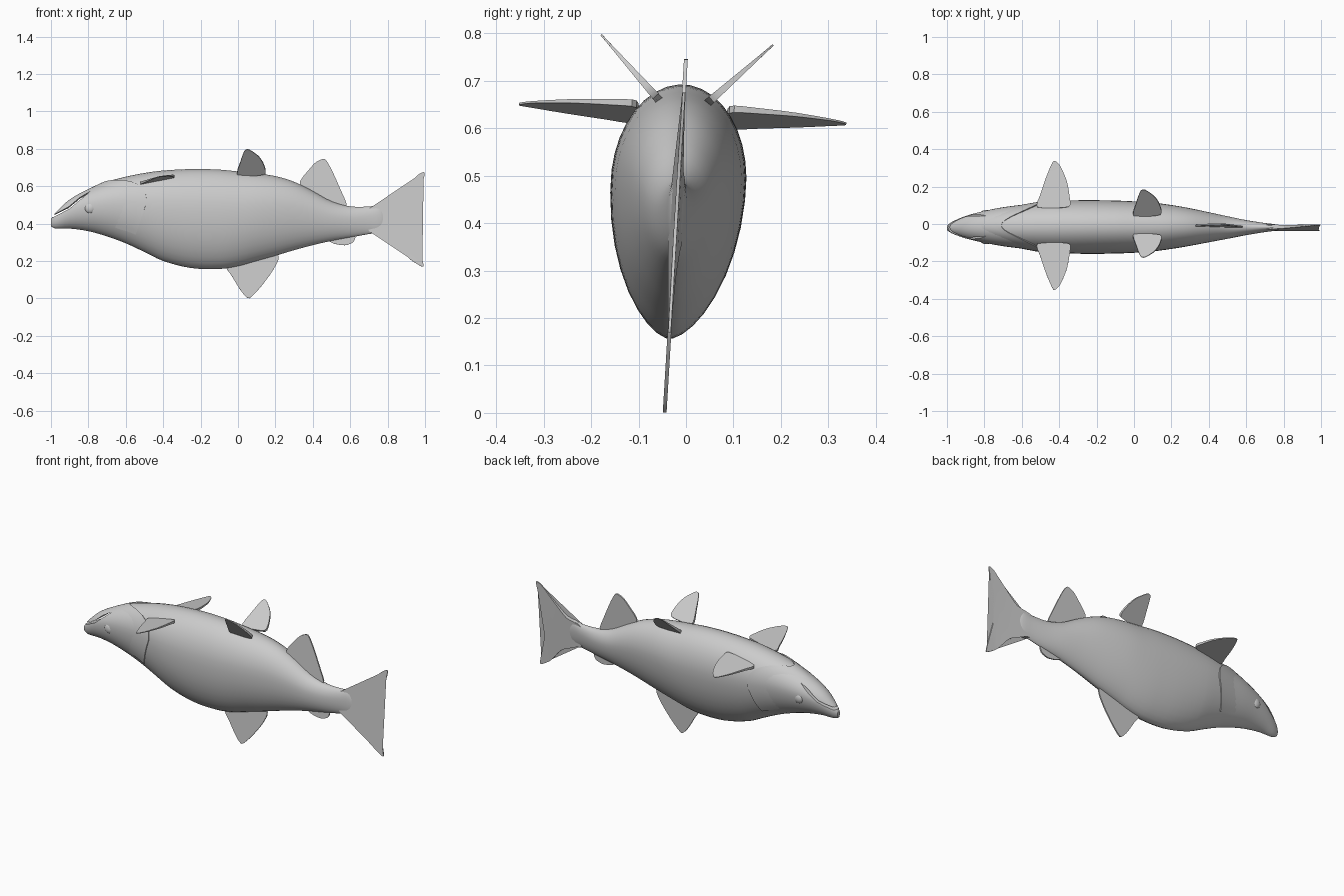
import bpy, bmesh, math
from mathutils import Matrix, Vector

cube = bpy.data.objects.get("Cube")
if cube:
    bpy.data.objects.remove(cube)

grey = bpy.data.materials.new("plain grey")
grey.use_nodes = True
grey.diffuse_color = (0.6, 0.6, 0.6, 1)
grey.node_tree.nodes["Principled BSDF"].inputs["Base Color"].default_value = grey.diffuse_color

# The whole fish leans slightly about its long axis
LEAN = Matrix.Translation((0, -0.045, 0)) @ Matrix.Rotation(-0.06, 4, 'X')

# Body stations: x, upper edge, lower edge, half width
STATIONS = [
    (-1.0, .425, .385, .012), (-.975, .46, .374, .03), (-.9, .53, .374, .06),
    (-.8, .585, .36, .085), (-.7, .625, .332, .104), (-.6, .652, .295, .117),
    (-.5, .672, .248, .13), (-.4, .685, .2, .139), (-.25, .693, .162, .143),
    (-.1, .69, .157, .141), (0, .68, .172, .137), (.1, .67, .2, .13),
    (.2, .655, .228, .117), (.3, .625, .258, .1), (.4, .575, .285, .08),
    (.5, .52, .308, .06), (.6, .493, .326, .04), (.7, .492, .345, .024),
    (.76, .495, .355, .016), (.79, .45, .39, .007)]


def slope(i, k):
    a, b = STATIONS[max(i - 1, 0)], STATIONS[min(i + 1, len(STATIONS) - 1)]
    return (b[k] - a[k]) / (b[0] - a[0])


def section(x):
    """Smoothly interpolated upper edge, lower edge and half width at x."""
    i = 0
    while i < len(STATIONS) - 2 and x > STATIONS[i + 1][0]:
        i += 1
    p, q = STATIONS[i], STATIONS[i + 1]
    h = q[0] - p[0]
    t = (x - p[0]) / h
    s = t * t * (3 - 2 * t)
    return [p[k] + (q[k] - p[k]) * s
            + h * t * (1 - t) * ((1 - t) * slope(i, k) - t * slope(i + 1, k))
            for k in (1, 2, 3)]


def skin(x, angle, raised=0):
    """Point on the egg-shaped cross-section, narrower below."""
    top, low, half = section(x)
    mid = low + (top - low) * .61
    c, s = math.cos(angle), math.sin(angle)
    reach = top - mid if s > 0 else mid - low
    width = abs(c) ** (1 if s > 0 else 1.25)
    return Vector((x, math.copysign(width, c) * (half + raised), mid + s * (reach + raised)))


def finish(name, bm):
    bmesh.ops.recalc_face_normals(bm, faces=bm.faces)
    mesh = bpy.data.meshes.new(name)
    bm.to_mesh(mesh)
    bm.free()
    mesh.materials.append(grey)
    obj = bpy.data.objects.new(name, mesh)
    bpy.context.collection.objects.link(obj)
    return obj


def bridge(bm, rings, closed):
    for a, b in zip(rings, rings[1:]):
        n = len(a)
        for i in range(n if closed else n - 1):
            j = (i + 1) % n
            bm.faces.new((a[i], a[j], b[j], b[i]))


def smooth(points, steps=4):
    """Rounded closed outline through the points."""
    out, n = [], len(points)
    for i in range(n):
        p0, p1, p2, p3 = (Vector(points[(i + k) % n]) for k in (-1, 0, 1, 2))
        m1, m2 = (p2 - p0) * .35, (p3 - p1) * .35
        for j in range(steps):
            t = j / steps
            s = t * t * (3 - 2 * t)
            out.append(p1.lerp(p2, s) + t * (1 - t) * ((1 - t) * m1 - t * m2))
    return out


def prism(name, outline, place, thickness):
    """Closed plate; place maps (u, v, offset) to a point."""
    bm = bmesh.new()
    sides = [[bm.verts.new(place(u, v, side * thickness(u, v))) for u, v in outline]
             for side in (-1, 1)]
    bridge(bm, sides, True)
    for side in sides:
        bm.faces.new(side)
    bmesh.ops.triangulate(bm, faces=[f for f in bm.faces if len(f.verts) > 4])
    return finish(name, bm)


# Body
SIDES, CUTS = 36, 3
xs = [a[0] + (b[0] - a[0]) * k / CUTS for a, b in zip(STATIONS, STATIONS[1:]) for k in range(CUTS)]
xs.append(STATIONS[-1][0])
bm = bmesh.new()
rings = [[bm.verts.new(skin(x, math.tau * (i + .5) / SIDES)) for i in range(SIDES)] for x in xs]
bridge(bm, rings, True)
bm.faces.new(rings[0])
bm.faces.new(rings[-1])
body = finish("body", bm)

# Mouth slit cut through the snout
line = [(-1.05, .425), (-.98, .437), (-.9, .478), (-.84, .528), (-.79, .57)]
slit = line + [(x - .006, z + .009) for x, z in reversed(line[:-1])]
cutter = prism("mouth_cutter", slit, lambda u, v, w: (u, w, v), lambda u, v: .2)
cutter.hide_render = True
cut = body.modifiers.new("mouth", 'BOOLEAN')
cut.operation, cut.object, cut.solver = 'DIFFERENCE', cutter, 'EXACT'
bpy.context.view_layer.objects.active = body
bpy.ops.object.modifier_apply(modifier=cut.name)
bpy.data.objects.remove(cutter)
parts = [body]

# Gill cover: a shell that lifts off the skin towards its rear edge
bm = bmesh.new()
rings = []
for part, raised in ((0, -.004), (.4, .001), (.8, .004), (1, .006), (1.01, -.01)):
    ring = []
    for i in range(37):
        angle = math.radians(-45 + 270 * i / 36)
        s = math.sin(angle)
        edge = -.49 - .22 * max(s, 0) ** 3 - .08 * max(-s, 0)
        ring.append(bm.verts.new(skin(edge - .16 * (1 - part), angle, raised)))
    rings.append(ring)
bridge(bm, rings, False)
parts.append(finish("gill_cover", bm))

# Upright fins in the middle plane: the outline is x, z
upright = {
    "large_lower_fin": [(-.06, .18), (-.03, .115), (.02, .035), (.06, .001), (.12, .06),
                        (.18, .14), (.215, .205), (.205, .24), (.08, .25)],
    "small_lower_fin": [(.47, .325), (.51, .295), (.57, .285), (.615, .3), (.625, .335), (.55, .36)],
    "upper_fin": [(.33, .61), (.38, .69), (.42, .732), (.465, .746), (.5, .69),
                  (.545, .59), (.58, .49), (.45, .5)],
    "tail_fin": [(.7, .36), (.77, .345), (.85, .29), (.92, .21), (.985, .17), (.99, .19),
                 (.965, .3), (.945, .4), (.955, .52), (.985, .61), (.998, .675),
                 (.96, .66), (.88, .58), (.8, .51), (.7, .48)],
}
for name, outline in upright.items():
    tail = name == "tail_fin"
    parts.append(prism(name, smooth(outline), lambda u, v, w: (u, w, v),
                       lambda u, v: max(.003, .012 - .05 * (u - .75)) if tail else .004))

# Paired fins: the outline is x, span; each spreads out from a root
front_fin = [(-.515, -.02), (-.5, .05), (-.47, .14), (-.43, .227), (-.395, .2),
             (-.36, .12), (-.345, .04), (-.35, -.02)]
rear_fin = [(0, -.02), (.012, .07), (.035, .155), (.06, .163), (.11, .115),
            (.138, .055), (.14, -.01)]
for side, label in ((1, "left"), (-1, "right")):
    def front_place(u, v, w):
        return (u, side * (.118 + v), .612 + .2 * (u + .52) + w)

    def rear_place(u, v, w):
        return (u, side * (.066 + .7 * v - .7 * w), .672 + .7 * v + .7 * w)

    parts.append(prism(label + "_front_fin", smooth(front_fin), front_place,
                       lambda u, v: max(.002, .007 - .025 * v)))
    parts.append(prism(label + "_rear_fin", smooth(rear_fin), rear_place,
                       lambda u, v: max(.002, .008 - .04 * v)))
    # Eye
    bm = bmesh.new()
    bmesh.ops.create_uvsphere(bm, u_segments=20, v_segments=12, radius=.03,
                              matrix=Matrix.Translation((-.79, side * .074, .48))
                              @ Matrix.Diagonal((1, .6, 1, 1)))
    parts.append(finish(label + "_eye", bm))

# Lean everything and shade it smoothly
bpy.ops.object.select_all(action='DESELECT')
for obj in parts:
    obj.data.transform(LEAN)
    obj.select_set(True)
bpy.context.view_layer.objects.active = body
bpy.ops.object.shade_smooth_by_angle(angle=math.radians(35))
